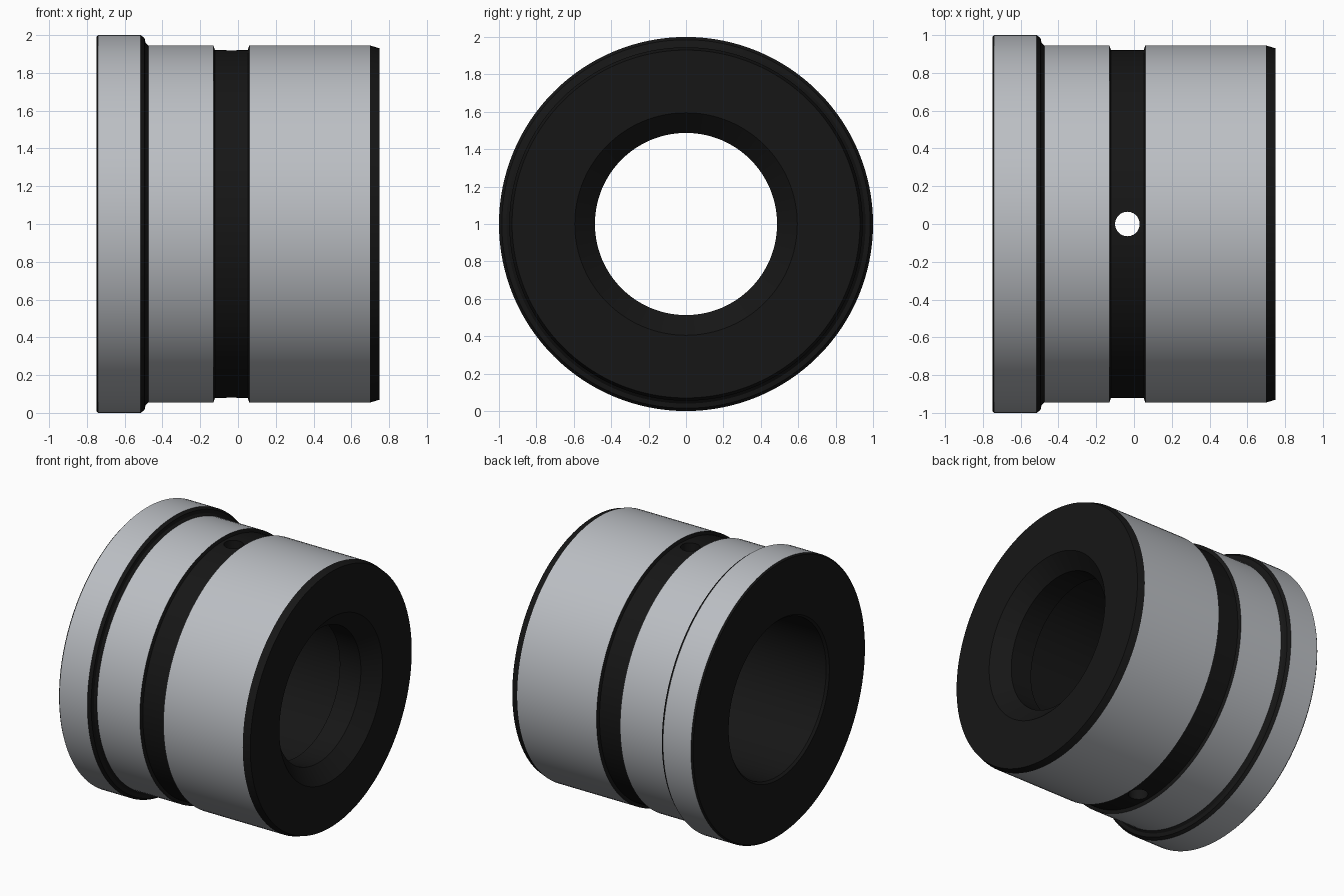
import bpy, bmesh, math

if "Cube" in bpy.data.objects:
    bpy.data.objects.remove(bpy.data.objects["Cube"])

SEG = 128


def material(name, c):
    m = bpy.data.materials.new(name)
    m.diffuse_color = (c[0], c[1], c[2], 1)
    m.use_nodes = True
    m.node_tree.nodes["Principled BSDF"].inputs["Base Color"].default_value = m.diffuse_color
    return m


steel = material("ground_steel", (0.5, 0.52, 0.55))
dark = material("dark_finish", (0.008, 0.008, 0.008))

# Closed section (x, radius, material of the face that follows)
L, D = 0, 1
section = [
    # outside: flange, shoulder, body, oil groove, body, end chamfer
    (-0.75, 0.99, D), (-0.74, 1.0, L), (-0.515, 1.0, D), (-0.495, 0.985, D),
    (-0.49, 0.96, D), (-0.475, 0.945, L), (-0.13, 0.945, D), (-0.122, 0.922, D),
    (0.052, 0.922, D), (0.06, 0.945, L), (0.70, 0.945, D), (0.75, 0.93, D),
    # inside: mouth chamfer, lip, wide bore
    (0.75, 0.595, D), (0.65, 0.487, D), (0.48, 0.487, D), (0.48, 0.565, D),
    (-0.735, 0.565, D), (-0.75, 0.58, D),
]

# Bushing body: section turned about the x axis
bm = bmesh.new()
rings = []
for x, r, _ in section:
    rings.append([bm.verts.new((x, r * math.cos(a), 1 + r * math.sin(a)))
                  for a in (2 * math.pi * i / SEG for i in range(SEG))])
for k, (_, _, mat) in enumerate(section):
    a, b = rings[k], rings[(k + 1) % len(rings)]
    for i in range(SEG):
        j = (i + 1) % SEG
        bm.faces.new((a[i], a[j], b[j], b[i])).material_index = mat
bmesh.ops.recalc_face_normals(bm, faces=bm.faces)
mesh = bpy.data.meshes.new("bushing")
bm.to_mesh(mesh)
bm.free()
mesh.materials.append(steel)
mesh.materials.append(dark)
bushing = bpy.data.objects.new("bushing", mesh)
bpy.context.collection.objects.link(bushing)

# Oil hole drilled through the top and bottom walls
bpy.ops.mesh.primitive_cylinder_add(vertices=40, radius=0.065, depth=3,
                                    location=(-0.035, 0, 1))
drill = bpy.context.object
drill.name = "oil_hole_cutter"
drill.data.materials.append(steel)
drill.data.materials.append(dark)
for p in drill.data.polygons:
    p.material_index = 1
mod = bushing.modifiers.new("oil_hole", 'BOOLEAN')
mod.object = drill
mod.operation = 'DIFFERENCE'
mod.solver = 'EXACT'
bpy.ops.object.select_all(action='DESELECT')
bpy.context.view_layer.objects.active = bushing
bushing.select_set(True)
bpy.ops.object.modifier_apply(modifier=mod.name)
bpy.data.objects.remove(drill)
bpy.ops.object.shade_smooth_by_angle(angle=math.radians(12))
